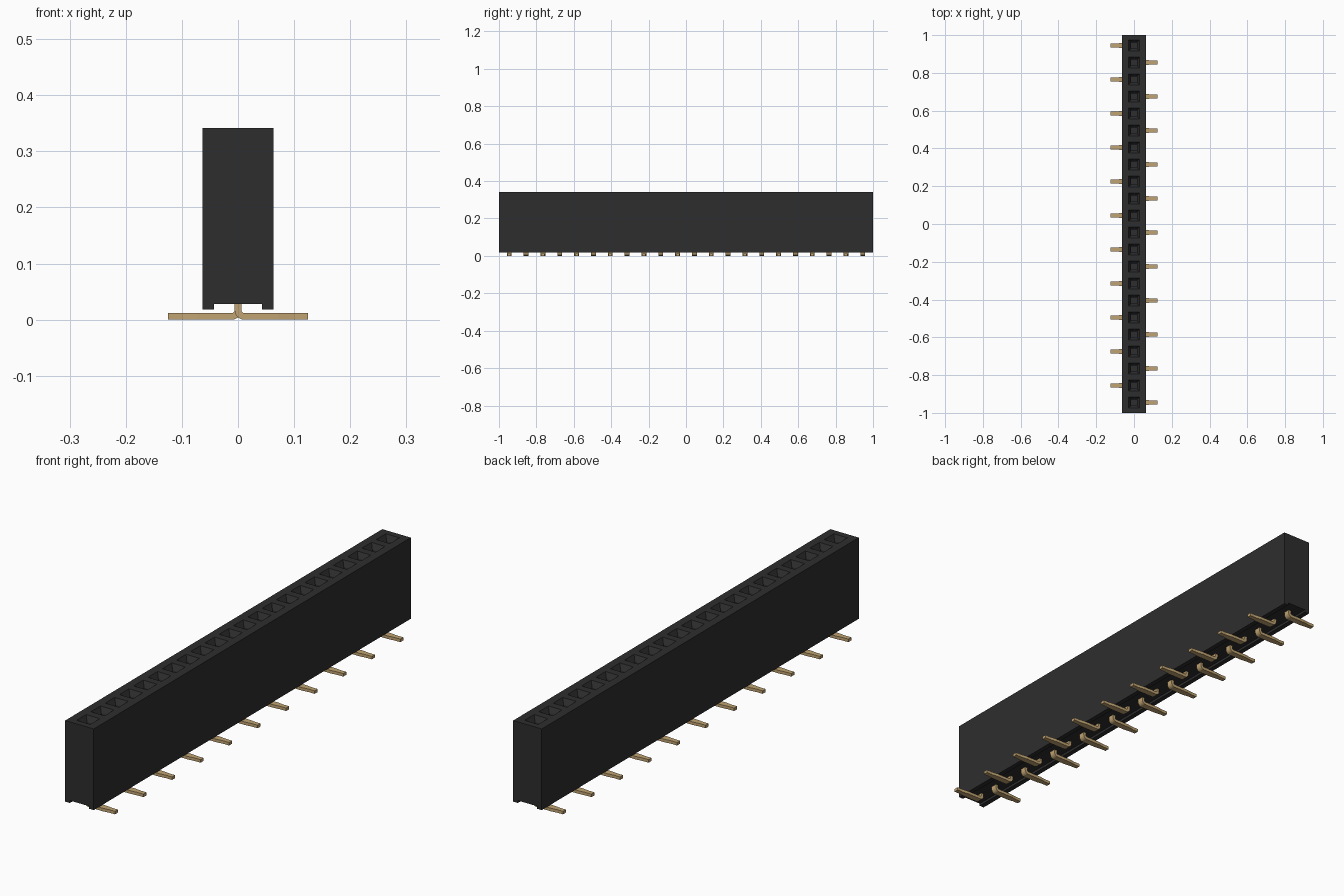
import bpy, bmesh, math
from mathutils import Vector

cube = bpy.data.objects.get("Cube")
if cube:
    bpy.data.objects.remove(cube, do_unlink=True)

COUNT, PITCH = 22, 0.09
HALF_W, TOP, BOTTOM = 0.063, 0.342, 0.018


def material(name, color):
    m = bpy.data.materials.new(name)
    m.use_nodes = True
    m.diffuse_color = color
    m.node_tree.nodes["Principled BSDF"].inputs["Base Color"].default_value = color
    return m


black = material("black plastic", (0.027, 0.027, 0.027, 1))
gold = material("gold metal", (0.53, 0.37, 0.17, 1))


def finish(name, bm, mat):
    bmesh.ops.remove_doubles(bm, verts=bm.verts, dist=0.0001)
    bmesh.ops.recalc_face_normals(bm, faces=bm.faces)
    me = bpy.data.meshes.new(name)
    bm.to_mesh(me)
    bm.free()
    me.materials.append(mat)
    ob = bpy.data.objects.new(name, me)
    bpy.context.collection.objects.link(ob)
    return ob


def bridge(bm, a, b, closed=True):
    n = len(a)
    for i in range(n if closed else n - 1):
        j = (i + 1) % n
        bm.faces.new((a[i], a[j], b[j], b[i]))


def rect(bm, hx, y0, y1, z):
    return [bm.verts.new(p) for p in
            ((hx, y0, z), (hx, y1, z), (-hx, y1, z), (-hx, y0, z))]


ys = [(i - (COUNT - 1) / 2) * PITCH for i in range(COUNT)]

# Housing: one cell per socket, with a channel underneath
profile = [(HALF_W, TOP), (HALF_W, BOTTOM), (0.043, BOTTOM), (0.043, 0.028),
           (-0.043, 0.028), (-0.043, BOTTOM), (-HALF_W, BOTTOM), (-HALF_W, TOP)]
bm = bmesh.new()
for i, y in enumerate(ys):
    y0 = -1 if i == 0 else y - PITCH / 2
    y1 = 1 if i == COUNT - 1 else y + PITCH / 2
    near = [bm.verts.new((x, y0, z)) for x, z in profile]
    far = [bm.verts.new((x, y1, z)) for x, z in profile]
    bridge(bm, near, far, closed=False)
    if i == 0:
        bm.faces.new(near)
    if i == COUNT - 1:
        bm.faces.new(far)
    # Tapered square mouth, straight throat and floor
    rings = [rect(bm, HALF_W, y0, y1, TOP)]
    for h, z in ((0.030, TOP), (0.017, TOP - 0.022), (0.017, 0.06)):
        rings.append(rect(bm, h, y - h, y + h, z))
    for a, b in zip(rings, rings[1:]):
        bridge(bm, a, b)
    bm.faces.new(rings[-1])
finish("housing", bm, black)

# Bent lead: centre line points with half width, swept as a flat strip
T, R = 0.006, 0.011
path = [(0, 0.05, 0.013)]
for k in range(6):
    a = math.radians(18 * k)
    path.append((R - R * math.cos(a), T + R - R * math.sin(a), 0.013))
path += [(0.072, T, 0.013), (0.1, T, 0.0095), (0.125, T, 0.0095)]


def add_lead(bm, y, side):
    rings = []
    for i, (x, z, hw) in enumerate(path):
        p, q = path[max(i - 1, 0)], path[min(i + 1, len(path) - 1)]
        d = Vector((q[0] - p[0], q[1] - p[1])).normalized()
        if i == 6:
            d = Vector((1, 0))
        nx, nz = -d.y * T, d.x * T
        rings.append([bm.verts.new((side * (x + s * nx), y + w * hw, z + s * nz))
                      for s, w in ((1, 1), (1, -1), (-1, -1), (-1, 1))])
    for a, b in zip(rings, rings[1:]):
        bridge(bm, a, b)
    bm.faces.new(rings[0])
    bm.faces.new(rings[-1])


# Leads alternate sides along the row
for i, y in enumerate(ys):
    bm = bmesh.new()
    add_lead(bm, y, 1 if i % 2 == 0 else -1)
    finish(f"lead_{i + 1:02d}", bm, gold)

# Pair of slim spring prongs inside each socket
bm = bmesh.new()
for y in ys:
    for x in (-0.009, 0.009):
        made = bmesh.ops.create_cube(bm, size=1)["verts"]
        for v in made:
            v.co = (x + v.co.x * 0.004, y + v.co.y * 0.006, 0.14 + v.co.z * 0.16)
finish("socket_contacts", bm, gold)
